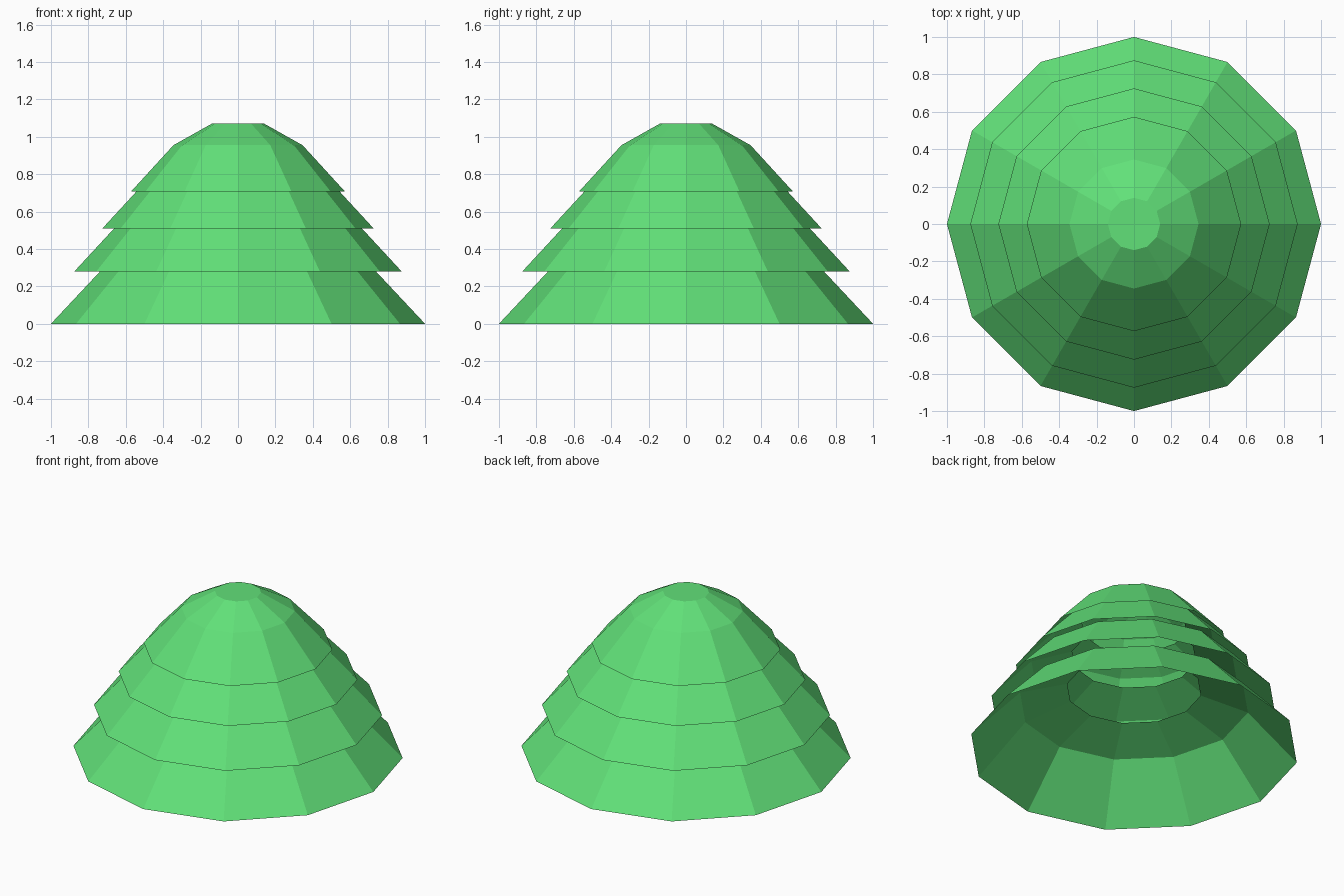
import bpy
import bmesh
from math import cos, sin, pi

if "Cube" in bpy.data.objects:
    bpy.data.objects.remove(bpy.data.objects["Cube"])

SIDES = 12

leaf = bpy.data.materials.new("leaf_green")
leaf.diffuse_color = (0.12, 0.75, 0.19, 1.0)
leaf.use_nodes = True
leaf.node_tree.nodes["Principled BSDF"].inputs["Base Color"].default_value = leaf.diffuse_color


def tier(name, profile, capped=False):
    """Open faceted skirt made from (radius, height) rings, bottom to top."""
    bm = bmesh.new()
    rings = [[bm.verts.new((r * cos(2 * pi * i / SIDES), r * sin(2 * pi * i / SIDES), z))
              for i in range(SIDES)] for r, z in profile]
    for low, high in zip(rings, rings[1:]):
        for i in range(SIDES):
            j = (i + 1) % SIDES
            bm.faces.new((low[i], low[j], high[j], high[i]))
    if capped:
        bm.faces.new(rings[-1])
    mesh = bpy.data.meshes.new(name)
    bm.to_mesh(mesh)
    bm.free()
    mesh.materials.append(leaf)
    obj = bpy.data.objects.new(name, mesh)
    bpy.context.collection.objects.link(obj)
    return obj


# Three lower skirts: rim, shoulder, open hole in the top
tier("foliage_bottom", [(1.0, 0.0), (0.70, 0.32), (0.41, 0.41)])
tier("foliage_lower_middle", [(0.875, 0.28), (0.63, 0.545), (0.38, 0.64)])
tier("foliage_upper_middle", [(0.725, 0.51), (0.49, 0.765), (0.32, 0.85)])

# Closed crown with a flat top
tier("foliage_crown", [(0.573, 0.706), (0.345, 0.955), (0.14, 1.07)], capped=True)
